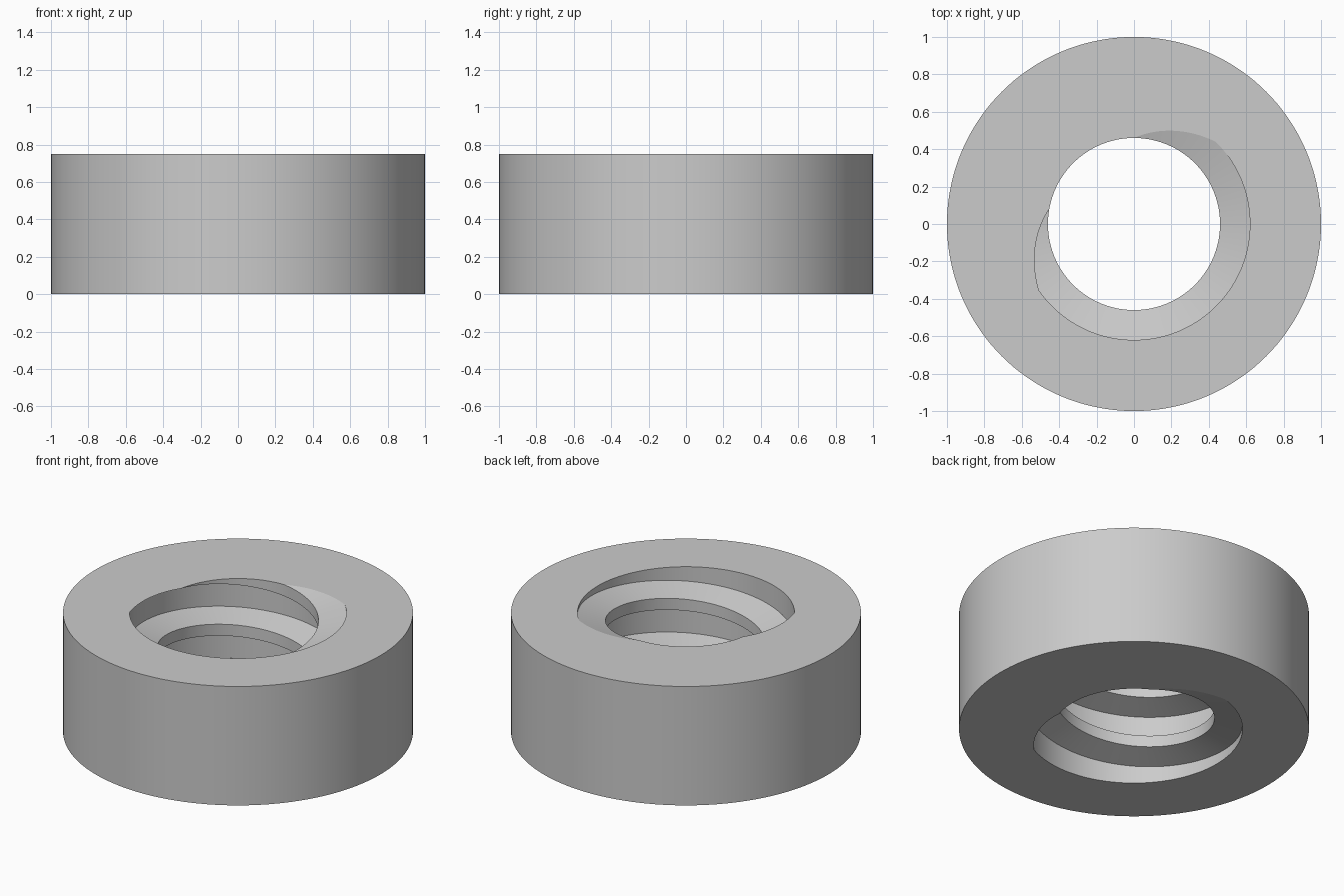
import bpy, bmesh, math

# Remove the default cube only
cube = bpy.data.objects.get("Cube")
if cube:
    bpy.data.objects.remove(cube, do_unlink=True)

HEIGHT = 0.75
OUTER = 1.0
ROOT, CREST = 0.62, 0.46
PITCH = HEIGHT / 2.3
SEG = 144

# Thread profile: (angle where the point meets the top face, radius)
PROFILE = [(45, ROOT), (90, CREST), (170, CREST), (215, ROOT)]


def ring_point(bm, radius, degrees, z):
    a = math.radians(degrees)
    return bm.verts.new((radius * math.cos(a), radius * math.sin(a), z))


def skin(bm, columns):
    """Join neighbouring columns of vertices with quads."""
    for left, right in zip(columns, columns[1:]):
        for j in range(len(left) - 1):
            bm.faces.new((left[j], left[j + 1], right[j + 1], right[j]))


bm = bmesh.new()

# Inner helical thread, made longer than the ring
points = [(a + 360 * turn, r) for turn in range(-1, 5) for a, r in PROFILE]
columns = []
for i in range(SEG + 1):
    theta = 360 * i / SEG
    columns.append([ring_point(bm, r, theta, HEIGHT + PITCH * (theta - a) / 360)
                    for a, r in points])
skin(bm, columns)
bmesh.ops.remove_doubles(bm, verts=bm.verts[:], dist=1e-5)

# Trim the thread flush with the top and bottom
for level, direction in ((0, -1), (HEIGHT, 1)):
    bmesh.ops.bisect_plane(bm, geom=bm.verts[:] + bm.edges[:] + bm.faces[:],
                           dist=1e-5, plane_co=(0, 0, level),
                           plane_no=(0, 0, direction), clear_outer=True)

# Outer wall
wall = [[ring_point(bm, OUTER, 360 * i / SEG, z) for z in (0, HEIGHT)]
        for i in range(SEG)]
skin(bm, wall + wall[:1])

# Flat top and bottom faces between the wall and the thread
for level, direction in ((0, -1), (HEIGHT, 1)):
    rim = [e for e in bm.edges if e.is_boundary
           and all(abs(v.co.z - level) < 1e-3 for v in e.verts)]
    bmesh.ops.triangle_fill(bm, edges=rim, use_beauty=True, normal=(0, 0, direction))

bmesh.ops.recalc_face_normals(bm, faces=bm.faces[:])
mesh = bpy.data.meshes.new("threaded_ring")
bm.to_mesh(mesh)
bm.free()
ring = bpy.data.objects.new("threaded_ring", mesh)
bpy.context.collection.objects.link(ring)

# Plain grey material
grey = bpy.data.materials.new("plain_grey")
grey.use_nodes = True
colour = (0.6, 0.6, 0.6, 1)
grey.diffuse_color = colour
grey.node_tree.nodes["Principled BSDF"].inputs["Base Color"].default_value = colour
mesh.materials.append(grey)

# Smooth round walls, sharp rims
bpy.ops.object.select_all(action="DESELECT")
ring.select_set(True)
bpy.context.view_layer.objects.active = ring
bpy.ops.object.shade_smooth_by_angle(angle=math.radians(12))
